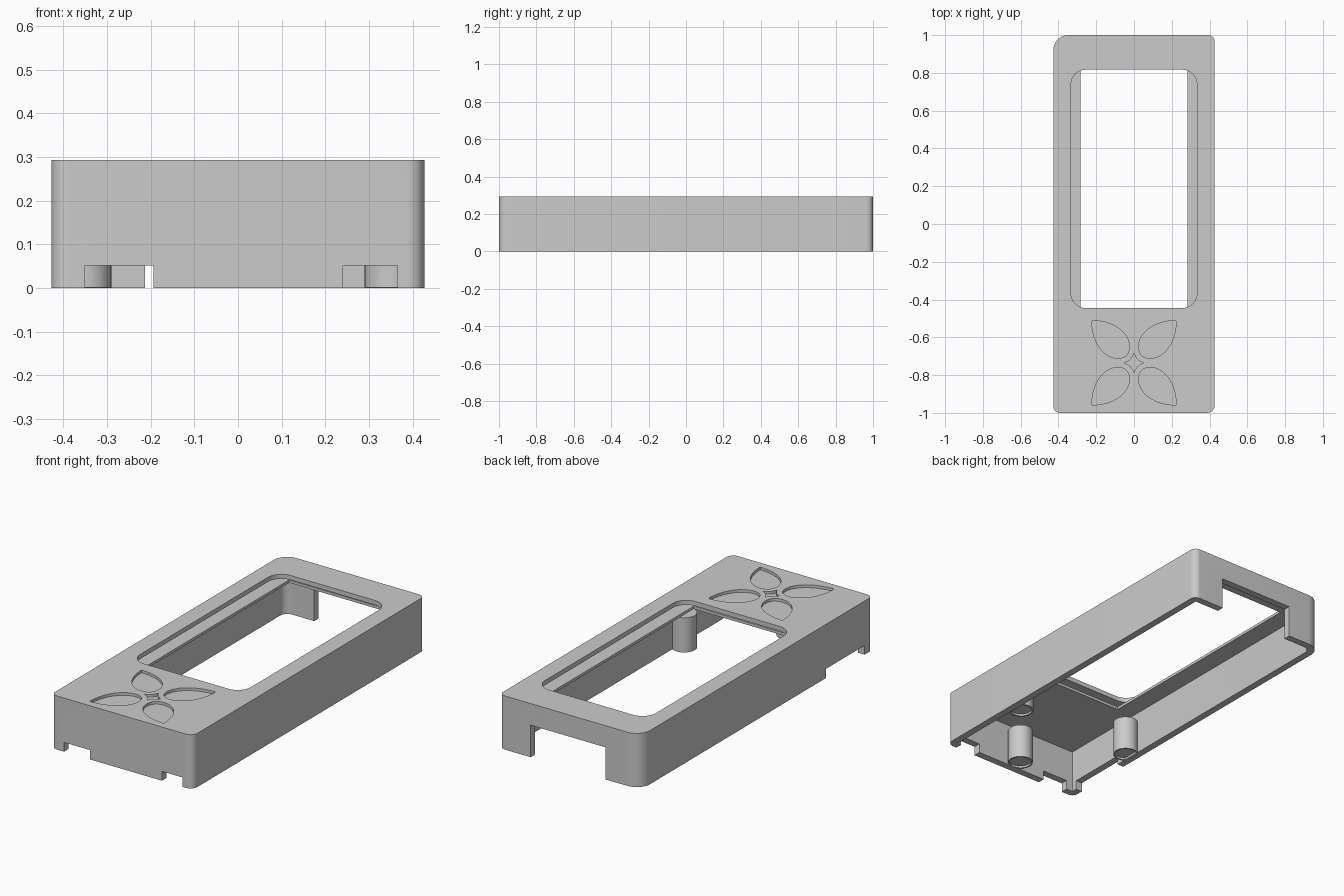
import bpy, bmesh, math
from mathutils import Vector

if "Cube" in bpy.data.objects:
    bpy.data.objects.remove(bpy.data.objects["Cube"])

grey = bpy.data.materials.new("plain grey")
grey.diffuse_color = (0.6, 0.6, 0.6, 1)
grey.use_nodes = True
grey.node_tree.nodes["Principled BSDF"].inputs["Base Color"].default_value = grey.diffuse_color


def finish(name, bm):
    bmesh.ops.recalc_face_normals(bm, faces=bm.faces)
    me = bpy.data.meshes.new(name)
    bm.to_mesh(me)
    bm.free()
    me.materials.append(grey)
    ob = bpy.data.objects.new(name, me)
    bpy.context.collection.objects.link(ob)
    return ob


def prism(name, outline, z0, z1):
    """Straight extrusion of a closed outline."""
    bm = bmesh.new()
    face = bm.faces.new([bm.verts.new((x, y, z0)) for x, y in outline])
    ext = bmesh.ops.extrude_face_region(bm, geom=[face])
    top = [g for g in ext["geom"] if isinstance(g, bmesh.types.BMVert)]
    bmesh.ops.translate(bm, verts=top, vec=(0, 0, z1 - z0))
    return finish(name, bm)


def rounded(x0, x1, y0, y1, radii, seg=10):
    """Rectangle; radii in order front left, front right, back right, back left."""
    pts = []
    corners = ((x0, y0, 1, 1), (x1, y0, -1, 1), (x1, y1, -1, -1), (x0, y1, 1, -1))
    for i, (x, y, sx, sy) in enumerate(corners):
        r = radii[i]
        if r == 0:
            pts.append((x, y))
            continue
        for k in range(seg + 1):
            a = math.pi + (i + k / seg) * math.pi / 2
            pts.append((x + sx * r + r * math.cos(a), y + sy * r + r * math.sin(a)))
    return pts


def rect(x0, x1, y0, y1):
    return [(x0, y0), (x1, y0), (x1, y1), (x0, y1)]


def smooth(ob):
    bpy.ops.object.select_all(action='DESELECT')
    bpy.context.view_layer.objects.active = ob
    ob.select_set(True)
    bpy.ops.object.shade_smooth_by_angle(angle=math.radians(30))


def cut(ob, outline, z0, z1):
    tool = prism("cutter", outline, z0, z1)
    tool.hide_render = True
    mod = ob.modifiers.new("cut", 'BOOLEAN')
    mod.operation, mod.solver, mod.object = 'DIFFERENCE', 'EXACT', tool
    bpy.context.view_layer.objects.active = ob
    bpy.ops.object.modifier_apply(modifier=mod.name)
    bpy.data.objects.remove(tool)


# Outer shell and hollow underside
H, CEIL = 0.293, 0.235
case = prism("case", rounded(-0.427, 0.427, -1, 1, (0.035, 0.04, 0.035, 0.08)), 0, H)
cut(case, rounded(-0.388, 0.388, -0.961, 0.961, (0, 0, 0, 0.042)), -0.1, CEIL)

# Display window, the slot beneath its rim, and the opening between the side ledges
cut(case, rect(-0.283, 0.283, -0.47, 0.845), 0.2, 0.255)
cut(case, rect(-0.37, 0.37, -0.505, 0.87), 0.25, 0.268)
cut(case, rounded(-0.334, 0.334, -0.445, 0.817, (0.08,) * 4), 0.26, 0.4)

# Notches along the bottom edge: back, front pair, left side
cut(case, rect(-0.213, 0.238, 0.9, 1.1), -0.1, 0.175)
cut(case, rect(-0.35, -0.194, -1.1, -0.95), -0.1, 0.051)
cut(case, rect(0.241, 0.365, -1.1, -0.95), -0.1, 0.051)
cut(case, rect(-0.5, -0.38, -0.93, -0.595), -0.1, 0.05)


# Recessed flower: four petals around a concave star
def bezier(p, n):
    a, b, c, d = (Vector(q) for q in p)
    out = []
    for i in range(n):
        t = i / (n - 1)
        s = 1 - t
        out.append(a * s**3 + b * 3 * s * s * t + c * 3 * s * t * t + d * t**3)
    return out


CY, FLOOR = -0.735, H - 0.015
half = bezier(((0.04, 0.04), (0.09, -0.005), (0.215, 0.04), (0.224, 0.214)), 14)
petal = [(p.x, p.y) for p in half]
petal += [(0.222, 0.222)] + [(y, x) for x, y in reversed(petal[1:])]
for sx in (-1, 1):
    for sy in (-1, 1):
        cut(case, [(sx * x, CY + sy * y) for x, y in petal], FLOOR, 0.4)

star = []
arm = bezier(((0.052, 0), (0.025, 0.008), (0.008, 0.025), (0, 0.052)), 7)
for q in range(4):
    c, s = round(math.cos(q * math.pi / 2)), round(math.sin(q * math.pi / 2))
    star += [(c * p.x - s * p.y, CY + s * p.x + c * p.y) for p in arm[:-1]]
cut(case, star, FLOOR, 0.4)
smooth(case)


# Short inner posts, joined to the walls, with a shallow socket at the foot
def post(name, x, y):
    bm = bmesh.new()
    n, rings = 32, []
    for r, z in ((0.064, 0.19), (0.064, 0.001), (0.056, 0.001), (0.056, 0.012)):
        rings.append([bm.verts.new((x + r * math.cos(2 * math.pi * i / n),
                                    y + r * math.sin(2 * math.pi * i / n), z))
                      for i in range(n)])
    for a, b in zip(rings, rings[1:]):
        for i in range(n):
            j = (i + 1) % n
            bm.faces.new((a[i], a[j], b[j], b[i]))
    bm.faces.new(rings[0])
    bm.faces.new(rings[-1])
    smooth(finish(name, bm))


post("post_left", -0.354, -0.49)
post("post_right", 0.354, -0.49)
post("post_front", 0.01, -0.905)
